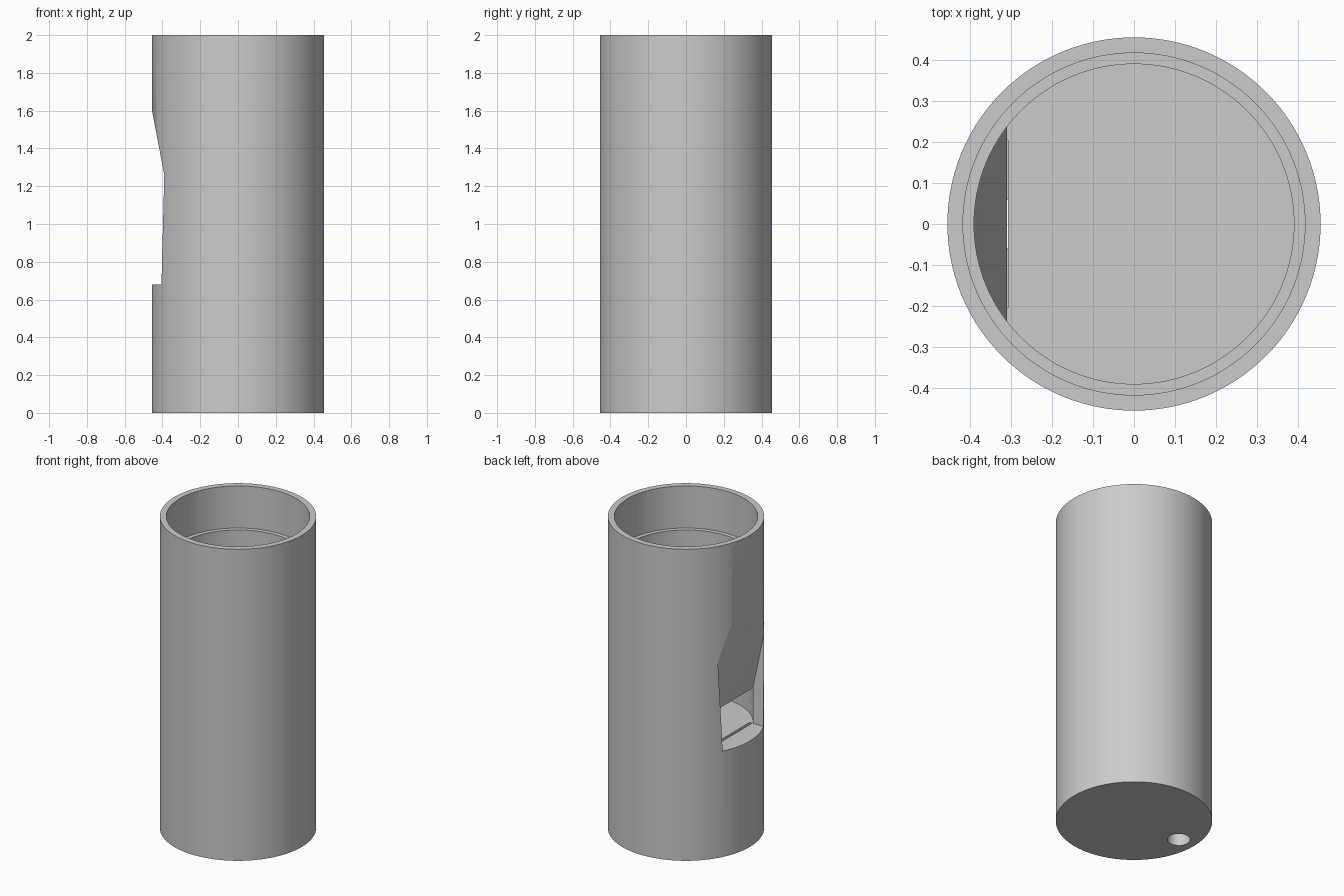
import bpy
import bmesh
from math import radians
from mathutils import Matrix

RADIUS, HEIGHT = 0.455, 2.0
FLOOR_Z, LIP_Z = 0.68, 0.90

cube = bpy.data.objects.get("Cube")
if cube:
    bpy.data.objects.remove(cube, do_unlink=True)


def finish(name, bm):
    bmesh.ops.recalc_face_normals(bm, faces=bm.faces)
    mesh = bpy.data.meshes.new(name)
    bm.to_mesh(mesh)
    bm.free()
    obj = bpy.data.objects.new(name, mesh)
    bpy.context.collection.objects.link(obj)
    return obj


def cylinder(name, radius, z0, z1, x=0, segments=128):
    bm = bmesh.new()
    bmesh.ops.create_cone(bm, cap_ends=True, segments=segments,
                          radius1=radius, radius2=radius, depth=z1 - z0,
                          matrix=Matrix.Translation((x, 0, (z0 + z1) / 2)))
    return finish(name, bm)


def prism(name, profile, half_width):
    """Extrude an x-z profile across y, with a half width that depends on z."""
    bm = bmesh.new()
    sides = [[bm.verts.new((x, s * half_width(z), z)) for x, z in profile]
             for s in (-1, 1)]
    for side in sides:
        bm.faces.new(side)
    n = len(profile)
    for i in range(n):
        j = (i + 1) % n
        bm.faces.new((sides[0][i], sides[0][j], sides[1][j], sides[1][i]))
    return finish(name, bm)


def subtract(target, cutter):
    cutter.hide_render = True
    mod = target.modifiers.new("cut", 'BOOLEAN')
    mod.operation = 'DIFFERENCE'
    mod.solver = 'EXACT'
    mod.object = cutter
    bpy.context.view_layer.update()
    graph = bpy.context.evaluated_depsgraph_get()
    mesh = bpy.data.meshes.new_from_object(target.evaluated_get(graph))
    target.modifiers.clear()
    target.data = mesh
    bpy.data.objects.remove(cutter, do_unlink=True)


# Main bore, keeping a sloped backing behind the lip
bore = cylinder("bore", 0.39, FLOOR_Z, HEIGHT + 0.1)
subtract(bore, prism("lip_backing", [(-0.5, LIP_Z), (-0.31, LIP_Z),
                                     (-0.39, 1.45), (-0.5, 1.45)],
                     lambda z: 0.5))

# Tube with a stepped socket at the top
tube = cylinder("whistle_tube", RADIUS, 0, HEIGHT)
subtract(tube, bore)
subtract(tube, cylinder("socket", 0.417, 1.73, HEIGHT + 0.1))

# Tapered window with the ramp running down to the lip
subtract(tube, prism("window", [(-0.6, FLOOR_Z), (-0.3, FLOOR_Z), (-0.3, LIP_Z),
                                (-0.322, LIP_Z), (-0.493, 1.8), (-0.6, 1.8)],
                     lambda z: 0.207 + 0.0466 * (z - FLOOR_Z)))

# Air slit in the floor and round blow hole in the base
subtract(tube, prism("air_slit", [(-0.325, 0.25), (-0.307, 0.25),
                                  (-0.307, 0.75), (-0.325, 0.75)],
                     lambda z: 0.205))
subtract(tube, cylinder("blow_hole", 0.067, -0.1, 0.3, x=-0.34, segments=48))

# Plain grey material
grey = bpy.data.materials.new("grey")
grey.use_nodes = True
colour = (0.6, 0.6, 0.6, 1)
grey.diffuse_color = colour
grey.node_tree.nodes["Principled BSDF"].inputs["Base Color"].default_value = colour
tube.data.materials.clear()
tube.data.materials.append(grey)

bpy.ops.object.select_all(action='DESELECT')
tube.select_set(True)
bpy.context.view_layer.objects.active = tube
bpy.ops.object.shade_smooth_by_angle(angle=radians(20))
